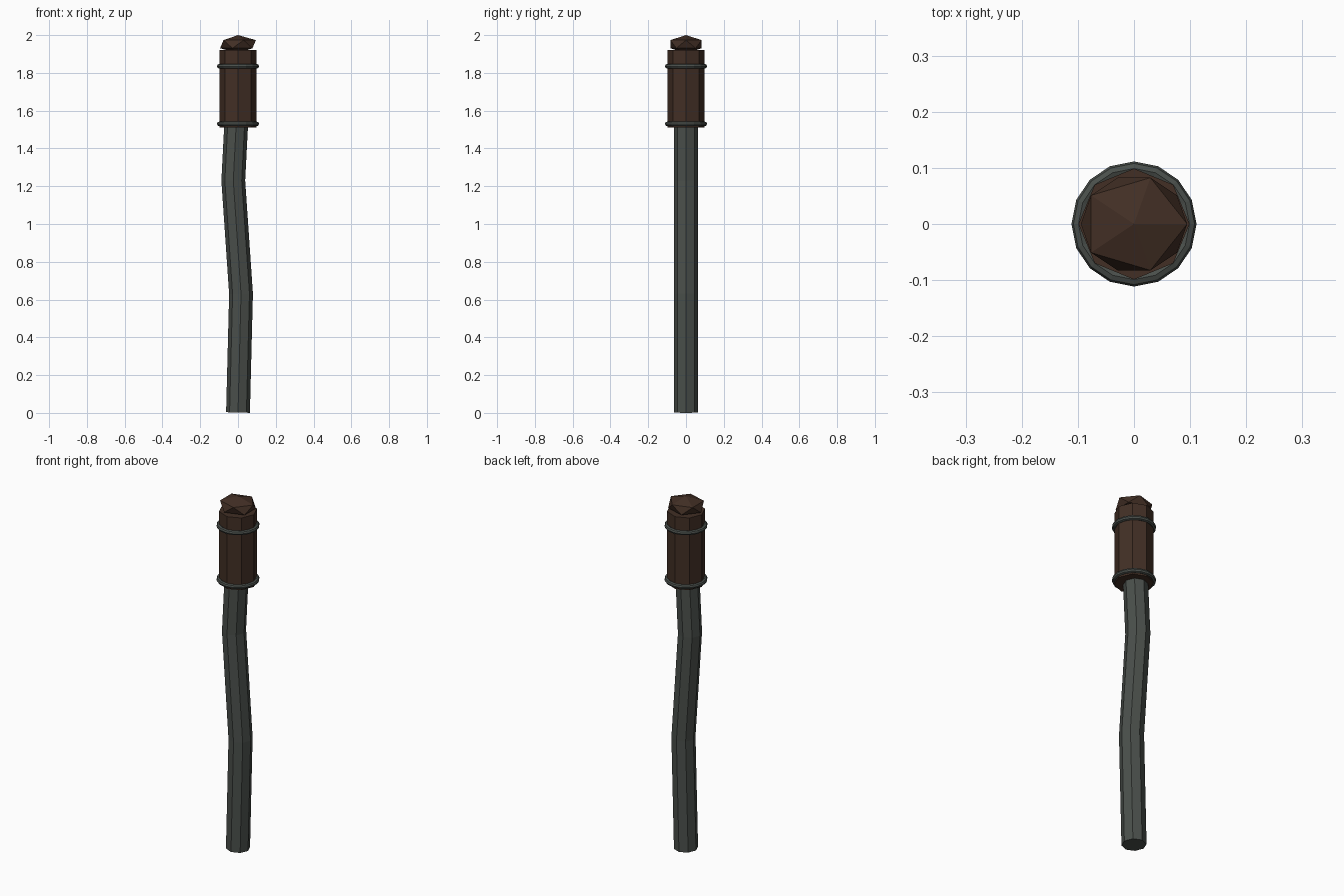
import bpy, bmesh, math
from mathutils import Vector

cube = bpy.data.objects.get("Cube")
if cube:
    bpy.data.objects.remove(cube, do_unlink=True)


def make_material(name, colour):
    mat = bpy.data.materials.new(name)
    mat.use_nodes = True
    mat.diffuse_color = (*colour, 1)
    bsdf = mat.node_tree.nodes["Principled BSDF"]
    bsdf.inputs["Base Color"].default_value = (*colour, 1)
    bsdf.inputs["Roughness"].default_value = 0.8
    return mat


iron = make_material("dark grey iron", (0.068, 0.078, 0.07))
wood = make_material("dark brown wood", (0.054, 0.028, 0.018))


def finish(name, bm, mat):
    bmesh.ops.recalc_face_normals(bm, faces=bm.faces)
    mesh = bpy.data.meshes.new(name)
    bm.to_mesh(mesh)
    bm.free()
    mesh.materials.append(mat)
    obj = bpy.data.objects.new(name, mesh)
    bpy.context.collection.objects.link(obj)
    return obj


def tube(name, path, radius, sides, mat):
    """Capped, faceted tube swept along a path lying in the XZ plane."""
    bm = bmesh.new()
    pts = [Vector((x, 0, z)) for x, z in path]
    rings = []
    for i, p in enumerate(pts):
        before = (p - pts[i - 1]).normalized() if i else Vector()
        after = (pts[i + 1] - p).normalized() if i < len(pts) - 1 else Vector()
        tangent = (before + after).normalized()
        side = Vector((tangent.z, 0, -tangent.x))
        ring = []
        for k in range(sides):
            a = math.tau * k / sides
            offset = side * math.cos(a) + Vector((0, math.sin(a), 0))
            ring.append(bm.verts.new(p + offset * radius))
        rings.append(ring)
    for low, high in zip(rings, rings[1:]):
        for k in range(sides):
            n = (k + 1) % sides
            bm.faces.new((low[k], low[n], high[n], high[k]))
    bm.faces.new(rings[0])
    bm.faces.new(rings[-1])
    return finish(name, bm, mat)


def band(name, z, major, minor, segments, sides):
    """Low-poly ring around the grip."""
    bm = bmesh.new()
    loops = []
    for i in range(segments):
        a = math.tau * i / segments
        loop = []
        for k in range(sides):
            b = math.tau * k / sides
            r = major + minor * math.cos(b)
            loop.append(bm.verts.new((r * math.cos(a), r * math.sin(a), z + minor * math.sin(b))))
        loops.append(loop)
    for i in range(segments):
        here, there = loops[i], loops[(i + 1) % segments]
        for k in range(sides):
            n = (k + 1) % sides
            bm.faces.new((here[k], there[k], there[n], here[n]))
    return finish(name, bm, iron)


# Bent shaft
tube("bent_shaft", [(0, 0.002), (0.016, 0.63), (-0.025, 1.23), (-0.008, 1.56)], 0.063, 8, iron)

# Wooden grip
tube("grip", [(0, 1.51), (0, 1.92)], 0.099, 8, wood)

# Iron bands around the grip
band("lower_band", 1.53, 0.099, 0.0125, 16, 8)
band("upper_band", 1.835, 0.099, 0.0125, 16, 8)

# Faceted pommel
bm = bmesh.new()
bmesh.ops.create_icosphere(bm, subdivisions=1, radius=1)
bmesh.ops.scale(bm, vec=(0.106, 0.097, 0.048), verts=bm.verts)
bmesh.ops.translate(bm, vec=(0, 0, 1.952), verts=bm.verts)
finish("pommel", bm, wood)
